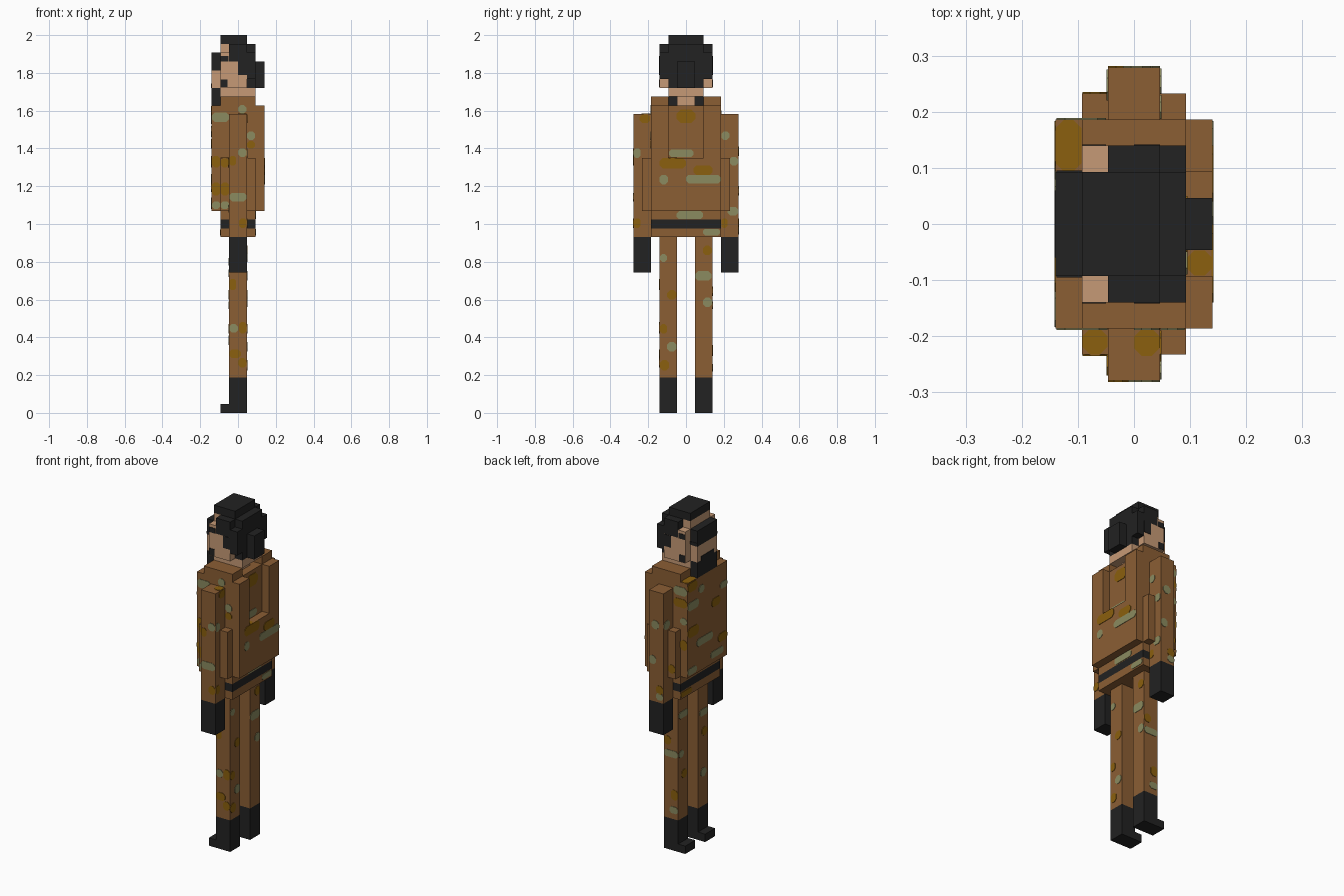
import bpy, bmesh

cube = bpy.data.objects.get("Cube")
if cube:
    bpy.data.objects.remove(cube, do_unlink=True)

U = 2 / 43  # one block


def material(name, hexcode):
    lin = []
    for i in (0, 2, 4):
        c = int(hexcode[i:i + 2], 16) / 255
        lin.append(c / 12.92 if c <= 0.04045 else ((c + 0.055) / 1.055) ** 2.4)
    m = bpy.data.materials.new(name)
    m.use_nodes = True
    m.diffuse_color = (*lin, 1)
    m.node_tree.nodes["Principled BSDF"].inputs["Base Color"].default_value = (*lin, 1)
    return m


BROWN = material("brown cloth", "8B5E34")
OCHRE = material("ochre camouflage", "8B600E")
SAGE = material("sage camouflage", "8B8B60")
BLACK = material("black", "222222")
SKIN = material("skin", "C69A76")


def finish(name, bm, mats):
    mesh = bpy.data.meshes.new(name)
    bmesh.ops.recalc_face_normals(bm, faces=bm.faces)
    bm.to_mesh(mesh)
    bm.free()
    for m in mats:
        mesh.materials.append(m)
    ob = bpy.data.objects.new(name, mesh)
    bpy.context.collection.objects.link(ob)
    return ob


def box(name, mat, x, y, z):
    """Box given by its ranges in blocks."""
    bm = bmesh.new()
    bmesh.ops.create_cube(bm, size=1)
    for v in bm.verts:
        v.co = [U * (r[0] if c < 0 else r[1]) for c, r in zip(v.co, (x, y, z))]
    return finish(name, bm, [mat])


def pair(name, mat, x, y, z):
    """Mirrored boxes; y is the range on the +y side."""
    box("right_" + name, mat, x, y, z)
    box("left_" + name, mat, x, (-y[1], -y[0]), z)


def patches(name, axis, sign, ochre, sage, skin=(), black=()):
    """Thin chamfered plates (level in blocks, u0, u1, v0, v1 in units) facing an axis."""
    bm = bmesh.new()
    others = [i for i in range(3) if i != axis]
    for idx, group in enumerate((ochre, sage, skin, black)):
        for level, u0, u1, v0, v1 in group:
            c = 0 if idx > 1 else 0.3 * min(u1 - u0, v1 - v0)
            outline = [(u0 + c, v0), (u1 - c, v0), (u1, v0 + c), (u1, v1 - c),
                       (u1 - c, v1), (u0 + c, v1), (u0, v1 - c), (u0, v0 + c)]
            if c == 0:
                outline = [(u0, v0), (u1, v0), (u1, v1), (u0, v1)]
            rings = []
            for off in (-0.001, 0.0025):
                ring = []
                for u, v in outline:
                    co = [0, 0, 0]
                    co[axis] = sign * (level * U + off)
                    co[others[0]], co[others[1]] = u, v
                    ring.append(bm.verts.new(co))
                rings.append(ring)
            n = len(outline)
            faces = [bm.faces.new(rings[0][::-1]), bm.faces.new(rings[1])]
            for i in range(n):
                j = (i + 1) % n
                faces.append(bm.faces.new((rings[0][i], rings[0][j], rings[1][j], rings[1][i])))
            for f in faces:
                f.material_index = idx
    finish(name, bm, [OCHRE, SAGE, SKIN, BLACK])


# Legs and boots
pair("leg", BROWN, (-1, 1), (1, 3), (4, 20))
pair("boot", BLACK, (-1, 1), (1, 3), (0, 4))
pair("boot_toe", BLACK, (-2, -1), (1, 3), (0, 1))

# Hips, belt and jacket
box("hips", BROWN, (-2, 2), (-4, 4), (20, 21))
box("belt", BLACK, (-2, 2), (-4, 4), (21, 22))
box("waist", BROWN, (-2, 2), (-4, 4), (22, 23))
box("torso", BROWN, (-2, 2), (-4, 4), (23, 35))
pair("shoulder", BROWN, (-2, 2), (2, 4), (35, 36))
box("chest_panel", BROWN, (-3, -2), (-4, 4), (23, 35))
box("back_panel", BROWN, (2, 3), (-4, 4), (23, 29))
pair("back_panel_side", BROWN, (2, 3), (2, 4), (29, 35))
pair("side_panel", BROWN, (-2, 2), (4, 5), (23, 29))

# Arms and gloves
pair("arm", BROWN, (-1, 1), (4, 6), (20, 34))
pair("glove", BLACK, (-1, 1), (4, 6), (16, 20))

# Neck and head
box("neck", SKIN, (-1, 1), (-1, 1), (35, 36))
box("jaw", SKIN, (-2, 2), (-2, 2), (36, 37))
box("head_core", SKIN, (-2, 1), (-2, 2), (37, 42))
pair("cheek", SKIN, (-2, 1), (2, 3), (37, 40))
pair("temple", SKIN, (-2, -1), (2, 3), (40, 41))
pair("side_hair", BLACK, (-1, 1), (2, 3), (40, 42))
box("back_hair", BLACK, (1, 2), (-3, 3), (38, 41))
box("nape_hair", BLACK, (1, 2), (-2, 2), (37, 38))
box("upper_back_hair", BLACK, (1, 2), (-2, 2), (41, 42))
box("top_hair", BLACK, (-2, 1), (-2, 2), (42, 43))
box("hair_bun", BLACK, (2, 3), (-1, 1), (37, 40))
box("face", SKIN, (-3, -2), (-2, 2), (37, 39))
box("eye_band", BLACK, (-3, -2), (-2, 2), (39, 41))
box("beard", BLACK, (-3, -2), (-2, 2), (35, 37))

# Sideburns, eye strap and moustache
sides = [(3, -.092, -.055, 1.725, 1.765), (3, -.092, -.05, 1.86, 1.89),
         (3, 0, .0465, 1.79, 1.86), (2, -.138, -.093, 1.82, 1.835)]
patches("right_hair_marks", 1, 1, [], [], black=sides)
patches("left_hair_marks", 1, -1, [], [], black=sides)
patches("moustache", 0, -1, [], [], black=[(3, -.06, .06, 1.72, 1.745)])

# Camouflage on the back
patches("back_camouflage", 0, 1,
        [(1, -.245, -.19, 1.535, 1.58), (2, -.05, .05, 1.535, 1.605),
         (3, -.14, 0, 1.295, 1.35), (3, .04, .14, 1.26, 1.31),
         (1, -.277, -.24, .98, 1.03), (1, .187, .22, .98, 1.03),
         (1, -.1, -.05, .6, .65), (1, -.138, -.1, .42, .47),
         (1, -.138, -.09, .225, .28), (1, .09, .137, .835, .885)],
        [(2, -.09, .04, 1.355, 1.395), (1, .187, .23, 1.445, 1.49),
         (1, -.277, -.24, 1.35, 1.4), (1, .23, .277, 1.31, 1.355),
         (3, -.14, -.095, 1.21, 1.26), (3, 0, .184, 1.215, 1.26),
         (2, -.05, .09, 1.027, 1.068), (2, .09, .18, .94, .973),
         (1, .22, .277, 1.045, 1.09), (1, -.138, -.1, .8, .84),
         (1, .048, .135, .7, .75), (1, -.1, -.05, .325, .375),
         (1, .09, .137, .56, .61)])

# Camouflage on the left side
patches("left_camouflage", 1, -1,
        [(5, -.092, -.047, 1.3, 1.348), (6, -.046, -.01, 1.31, 1.36),
         (4, -.138, -.094, 1.3, 1.36), (4, -.138, -.094, 1.15, 1.22),
         (5, -.092, -.047, 1.15, 1.22), (4, .047, .09, 1.4, 1.44),
         (6, .005, .046, .98, 1.03), (3, -.046, -.01, .65, .71),
         (3, .005, .046, .42, .48), (3, -.046, .015, .29, .335),
         (3, 0, .046, .24, .29)],
        [(4, -.138, -.047, 1.54, 1.59), (4, 0, .045, 1.585, 1.63),
         (4, .047, .09, 1.445, 1.49), (6, 0, .046, 1.355, 1.4),
         (6, -.046, .046, 1.12, 1.165), (4, -.138, -.094, 1.08, 1.12),
         (5, -.092, -.047, 1.08, 1.12), (3, -.046, 0, .425, .47)])

# Camouflage on the right side
patches("right_camouflage", 1, 1,
        [(4, -.138, -.05, 1.48, 1.53), (4, -.138, -.094, 1.23, 1.29),
         (5, -.092, -.047, 1.1, 1.15), (6, -.046, 0, .98, 1.03),
         (3, 0, .046, .62, .67), (3, -.046, 0, .3, .36)],
        [(4, -.138, -.05, 1.55, 1.6), (4, -.138, -.094, 1.38, 1.42),
         (6, -.02, .03, 1.36, 1.41), (6, 0, .046, 1.15, 1.2),
         (6, -.046, 0, .945, .985), (3, -.046, .046, .55, .59),
         (3, -.046, .01, .22, .26)])

# Camouflage on the chest and the fronts of the limbs
patches("front_camouflage", 0, -1,
        [(3, .095, .184, 1.57, 1.625), (3, .08, .184, 1.3, 1.36),
         (3, -.12, -.04, 1.4, 1.45), (3, -.184, -.1, 1.17, 1.22),
         (2, .08, .184, .94, .97), (1, -.13, -.08, .6, .65),
         (1, .06, .11, .42, .47), (1, -.27, -.22, 1.3, 1.35)],
        [(3, .08, .184, 1.46, 1.51), (3, .03, .08, 1.53, 1.575),
         (3, -.184, -.12, 1.48, 1.52), (3, -.05, .1, 1.22, 1.265),
         (3, .1, .184, 1.08, 1.12), (3, -.15, -.03, 1.1, 1.14),
         (1, .05, .135, .78, .82), (1, -.135, -.06, .72, .76),
         (1, .09, .135, .55, .59), (1, -.12, -.07, .36, .41),
         (1, .22, .275, 1.36, 1.41), (1, -.27, -.21, 1.06, 1.1)])

# Camouflage on upward faces
patches("top_camouflage", 2, 1,
        [(35, -.139, -.094, .094, .185), (29, .094, .139, -.092, -.047),
         (29, -.092, -.047, -.232, -.187), (34, 0, .046, -.235, -.187)], [])
